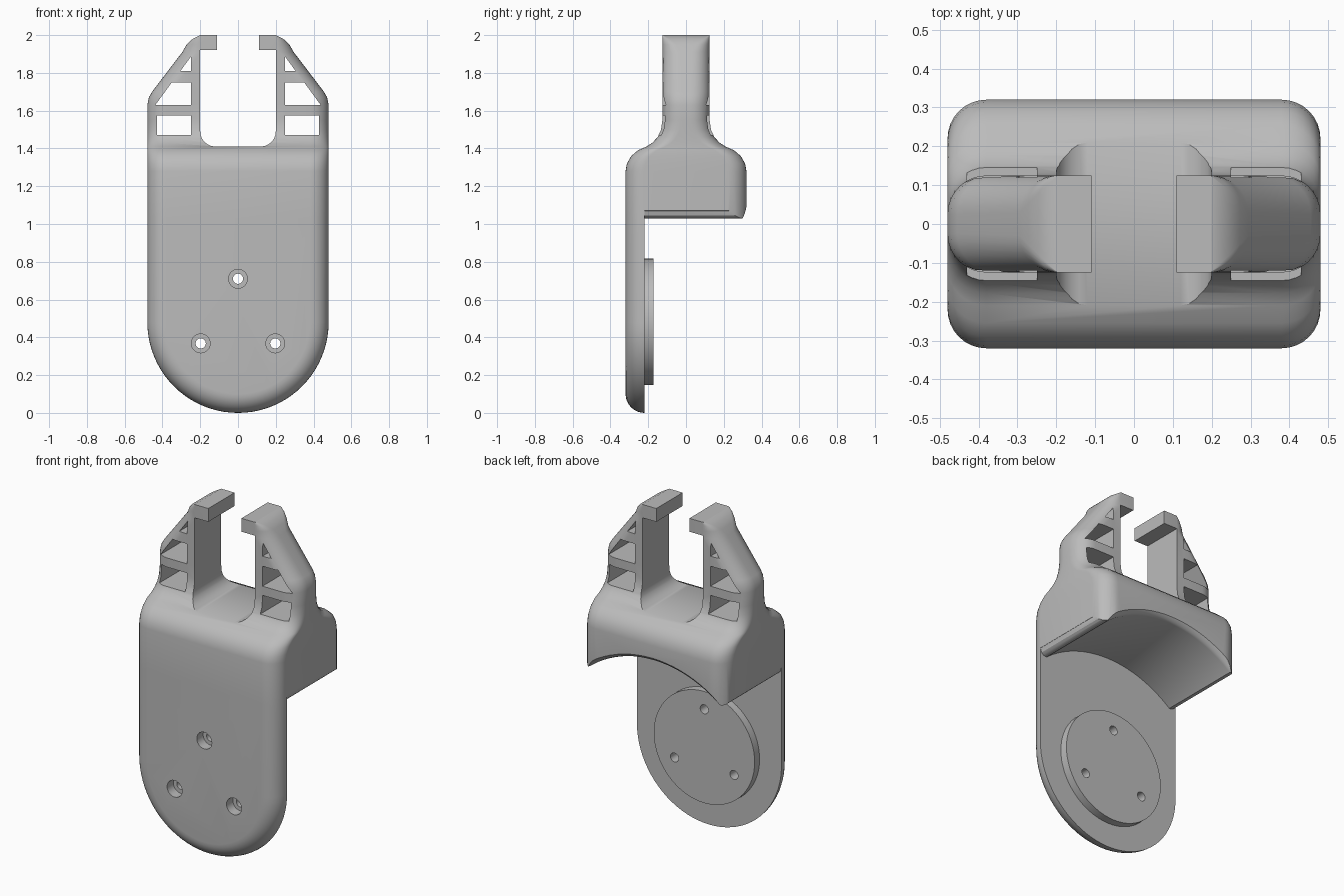
import bpy, bmesh
from math import sin, cos, pi, radians

if "Cube" in bpy.data.objects:
    bpy.data.objects.remove(bpy.data.objects["Cube"], do_unlink=True)

grey = bpy.data.materials.new("grey plastic")
grey.use_nodes = True
COLOUR = (0.5, 0.5, 0.5, 1)
grey.diffuse_color = COLOUR
grey.node_tree.nodes["Principled BSDF"].inputs["Base Color"].default_value = COLOUR

W, D, R = 0.48, 0.32, 0.1      # half width, half depth, edge radius
BACK = R - D                   # rear face of the mounting plate
SPLIT = 1.03                   # height where plate meets block
CENTRE = 0.482                 # height of the disc centre
STEPS = 8


def loft(name, rings):
    """Skin a stack of equal-length closed rings and cap both ends."""
    bm = bmesh.new()
    vs = [[bm.verts.new(p) for p in ring] for ring in rings]
    n = len(vs[0])
    for a, b in zip(vs, vs[1:]):
        for i in range(n):
            j = (i + 1) % n
            bm.faces.new((a[i], a[j], b[j], b[i]))
    bm.faces.new(vs[0][::-1])
    bm.faces.new(vs[-1])
    bmesh.ops.recalc_face_normals(bm, faces=bm.faces)
    mesh = bpy.data.meshes.new(name)
    bm.to_mesh(mesh)
    bm.free()
    mesh.materials.append(grey)
    ob = bpy.data.objects.new(name, mesh)
    bpy.context.collection.objects.link(ob)
    return ob


def rounded_rect(w, d, z):
    """Corners tighten where the prongs narrow, so the hooks stay square."""
    r = max(.004, min(R, w - .2))
    ring = []
    for k, (sx, sy) in enumerate([(1, 1), (-1, 1), (-1, -1), (1, -1)]):
        for i in range(STEPS + 1):
            a = (k + i / STEPS) * pi / 2
            ring.append((sx * (w - r) + r * cos(a), sy * (d - r) + r * sin(a), z))
    return ring


def prism(name, pts, y0=-0.6, y1=0.6):
    return loft(name, [[(x, y, z) for x, z in pts] for y in (y0, y1)])


def lathe(name, profile, cx, cz, n):
    """Revolve (y, radius) pairs around a front-to-back axis."""
    return loft(name, [[(cx + r * cos(2 * pi * i / n), y, cz + r * sin(2 * pi * i / n))
                        for i in range(n)] for y, r in profile])


def boolean(target, tool, operation="DIFFERENCE"):
    bpy.context.view_layer.objects.active = target
    mod = target.modifiers.new("cut", "BOOLEAN")
    mod.operation, mod.solver, mod.object = operation, "EXACT", tool
    bpy.ops.object.modifier_apply(modifier=mod.name)
    bpy.data.objects.remove(tool, do_unlink=True)


def value(table, z):
    """Piecewise linear lookup of a (z, value) table."""
    if z <= table[0][0]:
        return table[0][1]
    for (z0, v0), (z1, v1) in zip(table, table[1:]):
        if z <= z1:
            return v0 + (v1 - v0) * (z - z0) / (z1 - z0)
    return table[-1][1]


# Block and prongs: rounded rectangles following the side and front outlines
depth = [(1.28, D), (1.32, .313), (1.36, .29), (1.39, .255), (1.41, .21),
         (1.43, .178), (1.46, .15), (1.5, .132), (1.55, .125)]
width = [(1.63, W), (1.67, .472), (1.7, .455), (1.91, .295), (1.95, .272),
         (1.98, .24), (2.0, .2)]
levels = [SPLIT] + [z for z, _ in depth + width]
bracket = loft("bracket", [rounded_rect(value(width, z), value(depth, z), z)
                           for z in levels])

# Arched underside with a softened rear edge
arch = lathe("arch_cutter", [(BACK, .7), (.29, .7), (.305, .706), (.316, .718), (.35, .76)],
             0, CENTRE, 96)
boolean(bracket, arch)

# Rounded lower side edges of the block
edge = [(.445, 1.0), (.445, SPLIT), (.46, 1.034), (.472, 1.045), (.479, 1.07),
        (.5, 1.08), (.5, 1.0)]
for side in (1, -1):
    boolean(bracket, prism("edge_cutter", [(side * x, z) for x, z in edge], BACK))

# Mounting plate with a round lower end and rounded front edge
rings = []
for i in range(STEPS + 1):
    a = i / STEPS * pi / 2
    w, y = W - R * (1 - cos(a)), BACK - R * sin(a)
    arc = [(w * cos(pi + pi * k / 40), y, W + w * sin(pi + pi * k / 40)) for k in range(41)]
    rings.append(arc + [(w, y, SPLIT), (-w, y, SPLIT)])
boolean(bracket, loft("plate", rings), "UNION")

# Raised disc on the back of the plate
disc = lathe("back_disc", [(BACK - .01, .335), (-.173, .335)], 0, CENTRE, 64)
boolean(bracket, disc, "UNION")

# Slot between the prongs, narrowed by the hooks at the top
r = 0.08
half = [(.2 - r + r * sin(i * pi / 12), 1.41 + r - r * cos(i * pi / 12)) for i in range(7)]
half += [(.2, 1.92), (.11, 1.92), (.11, 2.1)]
boolean(bracket, prism("slot_cutter", half + [(-x, z) for x, z in half[::-1]]))

# Windows through both prongs
windows = [[(.25, 1.47), (.43, 1.47), (.43, 1.575), (.25, 1.575)],
           [(.25, 1.63), (.438, 1.63), (.35, 1.75), (.25, 1.75)],
           [(.25, 1.81), (.305, 1.81), (.25, 1.885)]]
for shape in windows:
    for side in (1, -1):
        boolean(bracket, prism("window_cutter", [(side * x, z) for x, z in shape]))

# Three counterbored screw holes
for angle in (90, 210, 330):
    a = radians(angle)
    hole = lathe("screw_hole_cutter", [(-.4, .05), (-.26, .05), (-.26, .027), (-.1, .027)],
                 .228 * cos(a), CENTRE + .228 * sin(a), 24)
    boolean(bracket, hole)

# Smooth shading with sharp edges kept
bpy.ops.object.select_all(action="DESELECT")
bracket.select_set(True)
bpy.context.view_layer.objects.active = bracket
bpy.ops.object.shade_smooth_by_angle(angle=radians(30))
